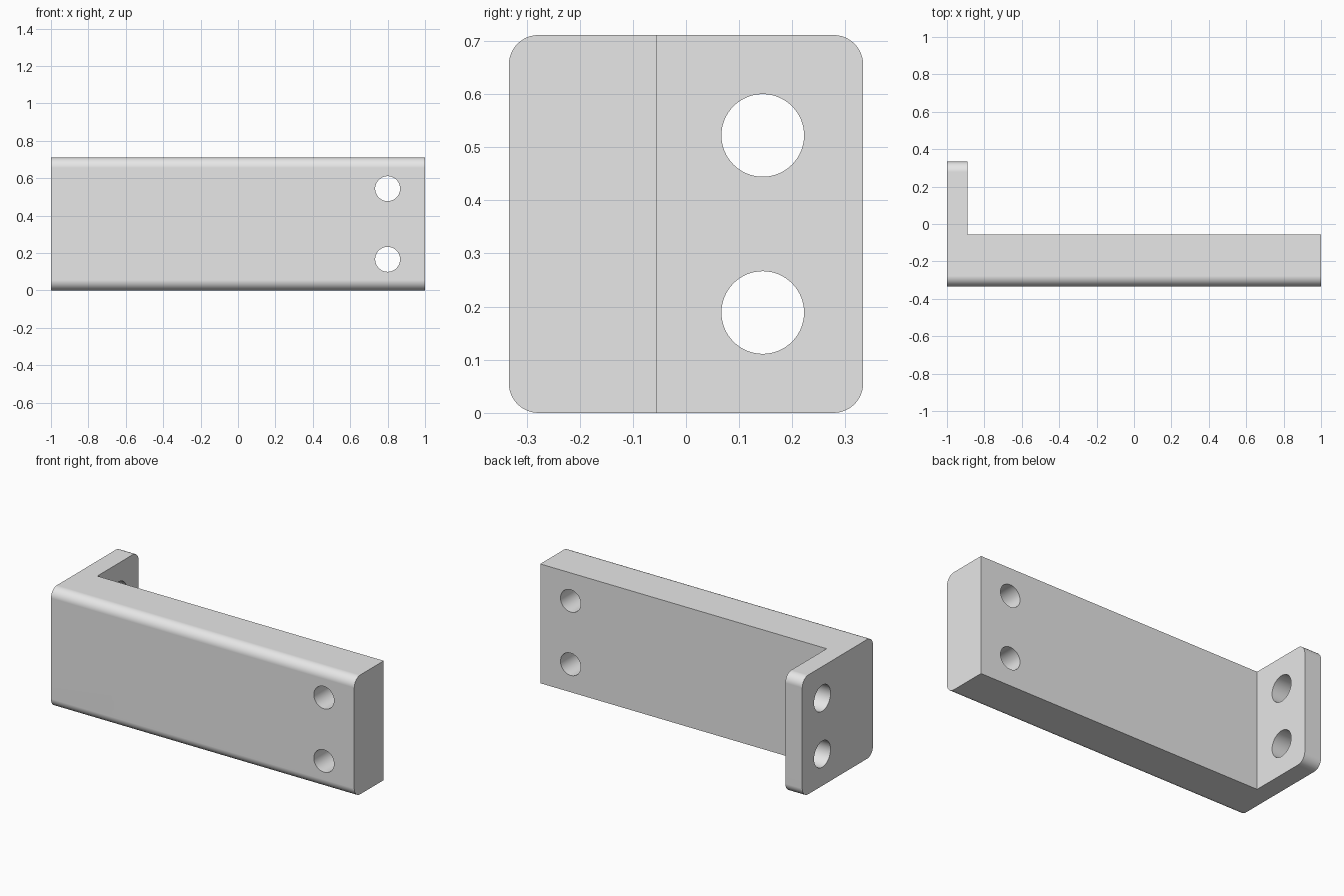
import bpy
import bmesh
from math import pi, radians
from mathutils import Matrix, Vector

UNIT = 1 / 90                       # the bracket is laid out in 180 x 60 x 64 steps
LENGTH, DEPTH, HEIGHT = 180 * UNIT, 60 * UNIT, 64 * UNIT
FLANGE, BAR, ROUND = 10 * UNIT, 25 * UNIT, 5 * UNIT
LEFT, FRONT, MID = -LENGTH / 2, -DEPTH / 2, HEIGHT / 2

if "Cube" in bpy.data.objects:
    bpy.data.objects.remove(bpy.data.objects["Cube"], do_unlink=True)

grey = bpy.data.materials.new("light grey")
grey.use_nodes = True
grey.diffuse_color = (0.8, 0.8, 0.8, 1)
grey.node_tree.nodes["Principled BSDF"].inputs["Base Color"].default_value = (0.8, 0.8, 0.8, 1)


def finish(name, bm):
    mesh = bpy.data.meshes.new(name)
    bm.to_mesh(mesh)
    bm.free()
    mesh.materials.append(grey)
    obj = bpy.data.objects.new(name, mesh)
    bpy.context.collection.objects.link(obj)
    return obj


def box(name, low, high, rounding=0):
    """Box between two corners, with its lengthwise edges optionally rounded."""
    low, high = Vector(low), Vector(high)
    bm = bmesh.new()
    bmesh.ops.create_cube(bm, size=1, matrix=Matrix.Translation((low + high) / 2)
                          @ Matrix.Diagonal((*(high - low), 1)))
    if rounding:
        edges = [e for e in bm.edges if abs(e.verts[0].co.x - e.verts[1].co.x) > 1]
        bmesh.ops.bevel(bm, geom=edges, offset=rounding, segments=12,
                        profile=0.5, affect='EDGES')
    return finish(name, bm)


def drill(name, centre, radius, axis):
    bm = bmesh.new()
    turn = Matrix.Rotation(pi / 2, 4, 'Y' if axis == 'X' else 'X')
    bmesh.ops.create_cone(bm, cap_ends=True, segments=64, radius1=radius, radius2=radius,
                          depth=0.5, matrix=Matrix.Translation(centre) @ turn)
    return finish(name, bm)


# Rounded block from which the L-shaped bracket is cut
bracket = box("angle_bracket", (LEFT, FRONT, 0), (-LEFT, -FRONT, HEIGHT), ROUND)

# Notch that leaves the long bar and the end flange
cutters = [box("notch_cutter", (LEFT + FLANGE, FRONT + BAR, -1), (2, 1, 2))]

# Two holes through the bar and two through the flange
for side in (-1, 1):
    cutters.append(drill("bar_hole_cutter", (0.8, FRONT + BAR / 2, MID + side * 17 * UNIT),
                         6 * UNIT, 'Y'))
    cutters.append(drill("flange_hole_cutter", (LEFT + FLANGE / 2, 13 * UNIT, MID + side * 15 * UNIT),
                         7 * UNIT, 'X'))

bpy.ops.object.select_all(action='DESELECT')
bpy.context.view_layer.objects.active = bracket
bracket.select_set(True)
for cutter in cutters:
    cutter.hide_render = True
    cut = bracket.modifiers.new("cut", 'BOOLEAN')
    cut.operation, cut.solver, cut.object = 'DIFFERENCE', 'EXACT', cutter
    bpy.ops.object.modifier_apply(modifier=cut.name)
    bpy.data.objects.remove(cutter, do_unlink=True)

# Smooth rounds and holes, flat main faces
bpy.ops.object.shade_smooth_by_angle(angle=radians(30))
normals = bracket.modifiers.new("flat_faces", 'WEIGHTED_NORMAL')
normals.keep_sharp = True
